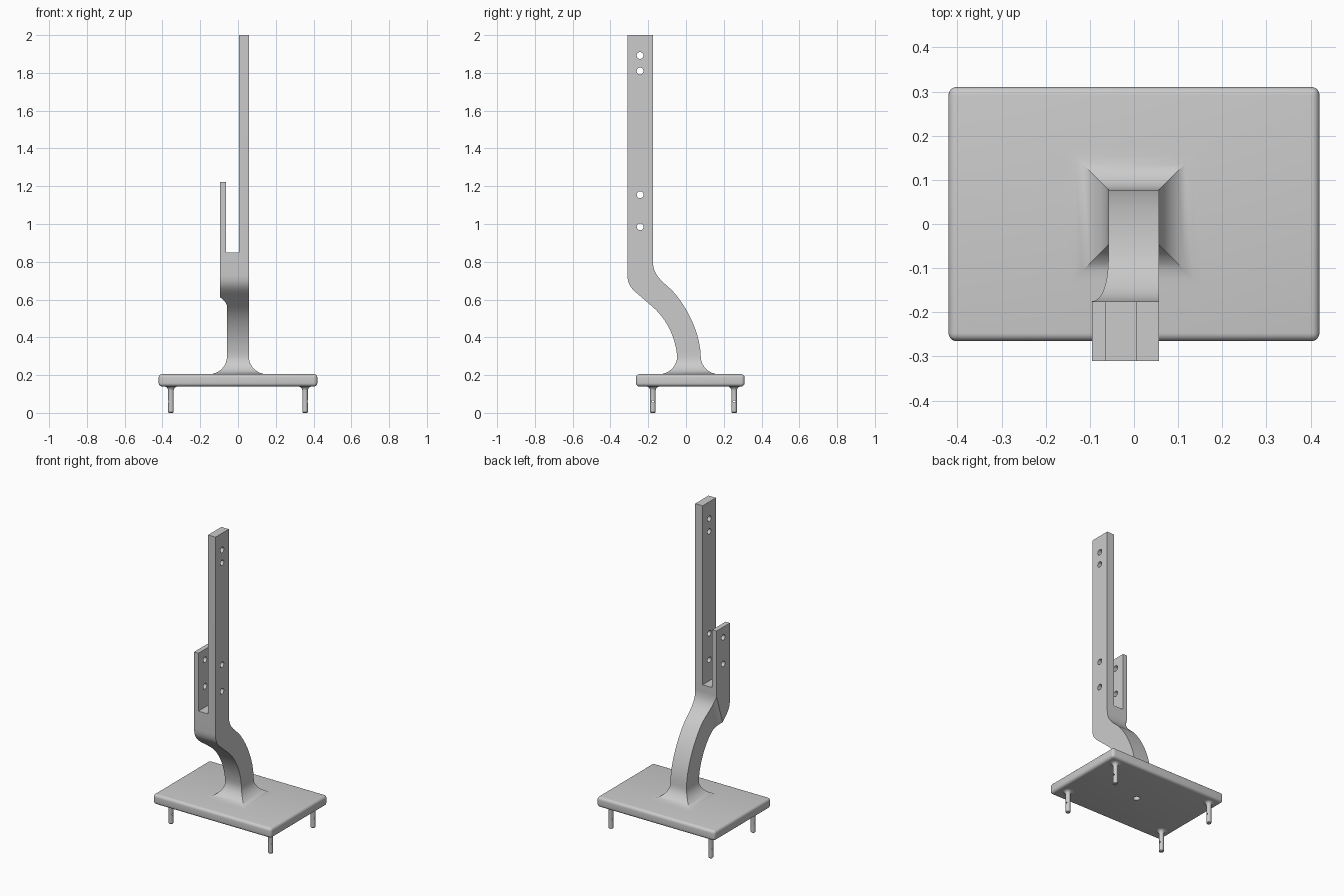
import bpy, bmesh, math
from mathutils import Matrix, Vector

cube = bpy.data.objects.get("Cube")
if cube:
    bpy.data.objects.remove(cube, do_unlink=True)

grey = bpy.data.materials.new("plain_grey")
grey.use_nodes = True
grey.diffuse_color = (0.6, 0.6, 0.6, 1)
grey.node_tree.nodes["Principled BSDF"].inputs["Base Color"].default_value = (0.6, 0.6, 0.6, 1)


def make(name, bm):
    bmesh.ops.recalc_face_normals(bm, faces=bm.faces)
    mesh = bpy.data.meshes.new(name)
    bm.to_mesh(mesh)
    bm.free()
    mesh.materials.append(grey)
    obj = bpy.data.objects.new(name, mesh)
    bpy.context.collection.objects.link(obj)
    return obj


def activate(obj):
    for other in bpy.context.selected_objects:
        other.select_set(False)
    obj.select_set(True)
    bpy.context.view_layer.objects.active = obj


def smooth(obj):
    activate(obj)
    bpy.ops.object.shade_smooth_by_angle(angle=math.radians(30))


def box(name, lo, hi, bevel=0):
    bm = bmesh.new()
    lo, hi = Vector(lo), Vector(hi)
    size = Matrix.Diagonal((*(hi - lo), 1))
    bmesh.ops.create_cube(bm, size=1, matrix=Matrix.Translation((lo + hi) / 2) @ size)
    if bevel:
        bmesh.ops.bevel(bm, geom=bm.edges[:], offset=bevel, segments=5, profile=0.5, affect='EDGES')
    return make(name, bm)


def rod(name, centre, radius, length, axis):
    bm = bmesh.new()
    turn = Matrix.Rotation(math.pi / 2, 4, 'Y') if axis == 'X' else Matrix()
    bmesh.ops.create_cone(bm, cap_ends=True, segments=24, radius1=radius, radius2=radius,
                          depth=length, matrix=Matrix.Translation(centre) @ turn)
    return make(name, bm)


def cut(obj, cutter):
    cutter.hide_render = True
    mod = obj.modifiers.new("cut", 'BOOLEAN')
    mod.operation, mod.solver, mod.object = 'DIFFERENCE', 'EXACT', cutter
    activate(obj)
    bpy.ops.object.modifier_apply(modifier=mod.name)
    bpy.data.objects.remove(cutter, do_unlink=True)


def bezier(pts, t):
    s = 1 - t
    w = (s ** 3, 3 * s * s * t, 3 * s * t * t, t ** 3)
    return tuple(sum(k * p[i] for k, p in zip(w, pts)) for i in (0, 1))


def line(a, b, t):
    return tuple(p + (q - p) * t for p, q in zip(a, b))


# Stem stations: front (y, z), back (y, z), left-hand x, right-hand x
X0, X1, WIDE = -0.058, 0.057, -0.095
FLARE, DECK = 0.095, 0.205
steps = 8
stations = []
# flared foot
foot = [(FLARE, DECK - 0.01)]
for i in range(steps + 1):
    a = math.pi / 2 * i / steps
    foot.append((FLARE * (1 - math.sin(a)), DECK + FLARE * (1 - math.cos(a))))
for o, z in foot:
    stations.append(((-0.047 - o, z), (0.078 + o, z), X0 - o, X1 + o))
# lower bend
front_low = [(-0.047, 0.30), (-0.055, 0.40), (-0.105, 0.50), (-0.175, 0.56)]
back_low = [(0.078, 0.30), (0.075, 0.43), (0.0, 0.57), (-0.075, 0.65)]
# upper bend
front_up = [(-0.235, 0.612), (-0.28, 0.65), (-0.31, 0.67), (-0.31, 0.73)]
back_up = [(-0.075, 0.65), (-0.13, 0.70), (-0.175, 0.73), (-0.175, 0.80)]
for i in range(1, 13):
    t = i / 12
    stations.append((bezier(front_low, t), bezier(back_low, t), X0, X1))
# widening shoulder
for i in range(1, steps + 1):
    t = i / steps
    stations.append((line(front_low[3], front_up[0], t), bezier(back_up, t),
                     X0 + (WIDE - X0) * t * t, X1))
for i in range(1, steps + 1):
    t = i / steps
    stations.append((bezier(front_up, t), line(back_up[3], (-0.175, 0.83), t), WIDE, X1))
stations.append(((-0.31, 2), (-0.175, 2), WIDE, X1))

bm = bmesh.new()
rings = [[bm.verts.new(p) for p in ((xl, *f), (xr, *f), (xr, *b), (xl, *b))]
         for f, b, xl, xr in stations]
for low, high in zip(rings, rings[1:]):
    for k in range(4):
        n = (k + 1) % 4
        bm.faces.new((low[k], low[n], high[n], high[k]))
bm.faces.new(rings[0][::-1])
bm.faces.new(rings[-1])
stem = make("forked_stem", bm)

# Fork slot, short prong top and bolt holes
cut(stem, box("slot_cutter", (-0.064, -0.5, 0.85), (0.004, 0, 2.2)))
cut(stem, box("prong_cutter", (-0.2, -0.5, 1.222), (-0.03, 0, 2.2)))
for z in (0.985, 1.155, 1.81, 1.892):
    cut(stem, rod("hole_cutter", (0, -0.243, z), 0.018, 0.5, 'X'))
smooth(stem)

# Base plate with rounded edges and a blind hole underneath
base = box("base_plate", (-0.42, -0.265, 0.14), (0.42, 0.31, DECK), 0.018)
cut(base, rod("socket_cutter", (0, 0.022, 0.14), 0.02, 0.08, 'Z'))
smooth(base)

# Locating pins: flared at the top, chamfered tip, cross hole
profile = [(0.011, 0), (0.0145, 0.004), (0.0145, 0.118)]
for i in range(1, 6):
    a = math.pi / 2 * i / 5
    profile.append((0.0145 + 0.022 * (1 - math.cos(a)), 0.118 + 0.022 * math.sin(a)))
profile.append((0.0365, 0.142))
sides = 24
for side, x in (("right", -0.355), ("left", 0.355)):
    for end, y in (("front", -0.175), ("back", 0.255)):
        bm = bmesh.new()
        rings = [[bm.verts.new((x + r * math.cos(2 * math.pi * k / sides),
                                y + r * math.sin(2 * math.pi * k / sides), z))
                  for k in range(sides)] for r, z in profile]
        for low, high in zip(rings, rings[1:]):
            for k in range(sides):
                n = (k + 1) % sides
                bm.faces.new((low[k], low[n], high[n], high[k]))
        bm.faces.new(rings[0][::-1])
        bm.faces.new(rings[-1])
        pin = make(f"{end}_{side}_pin", bm)
        cut(pin, rod("pin_hole_cutter", (x, y, 0.06), 0.006, 0.1, 'X'))
        smooth(pin)
